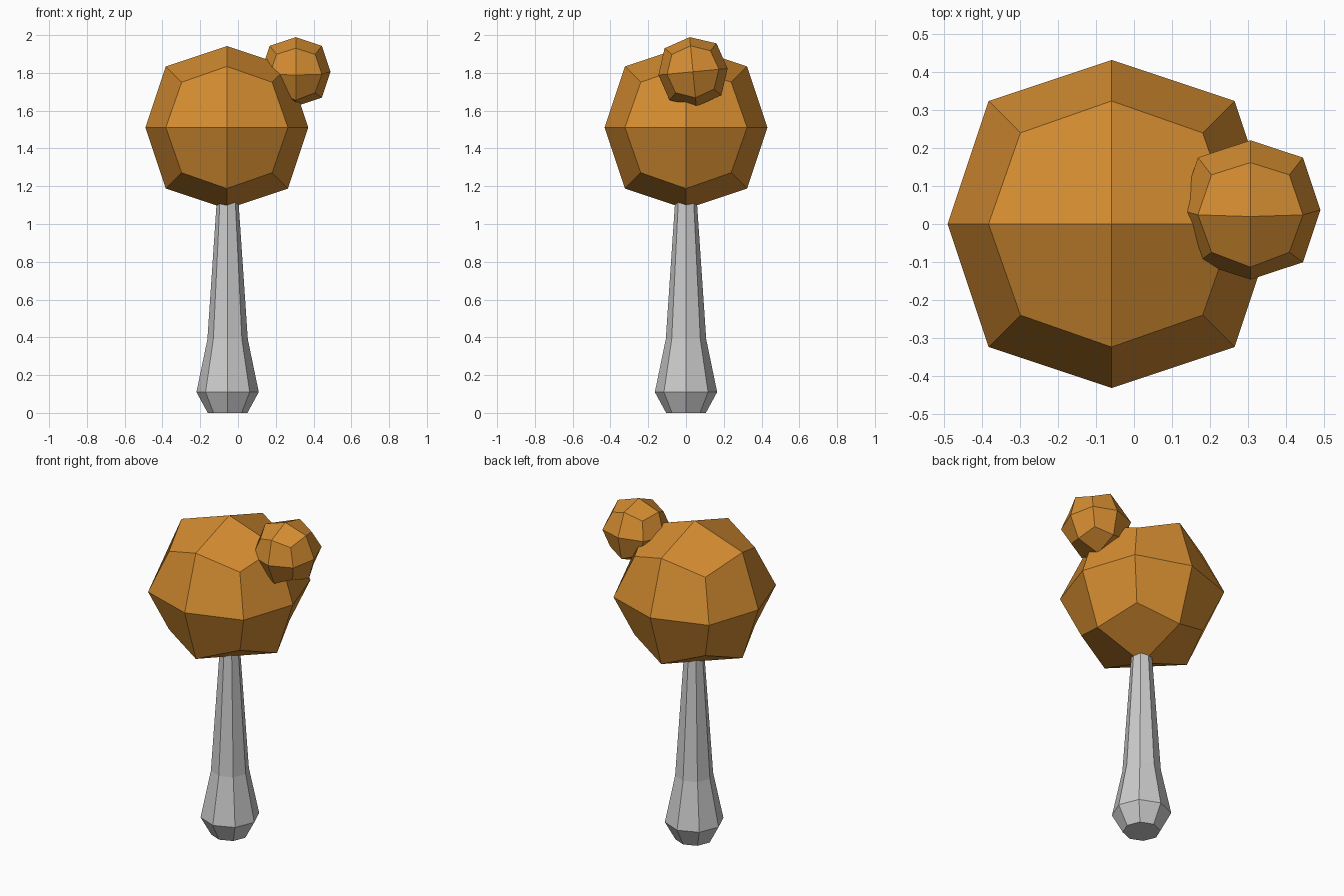
import bpy, bmesh
from math import cos, sin, pi, radians

if "Cube" in bpy.data.objects:
    bpy.data.objects.remove(bpy.data.objects["Cube"])

brown = bpy.data.materials.new("brown")
brown.diffuse_color = (0.65, 0.26, 0.03, 1)
brown.use_nodes = True
brown.node_tree.nodes["Principled BSDF"].inputs["Base Color"].default_value = brown.diffuse_color


def finish(bm, name):
    bmesh.ops.recalc_face_normals(bm, faces=bm.faces)
    mesh = bpy.data.meshes.new(name)
    bm.to_mesh(mesh)
    bm.free()
    ob = bpy.data.objects.new(name, mesh)
    bpy.context.collection.objects.link(ob)
    return ob


# Cube rounded once into 24 flat quads (face, edge and corner points)
def quad_ball(name, radius, location, tilt=0):
    bm = bmesh.new()
    bmesh.ops.create_cube(bm, size=2)
    bmesh.ops.subdivide_edges(bm, edges=bm.edges[:], cuts=1, use_grid_fill=True)
    scale = {1: 1.0, 2: 0.75, 3: 5 / 9}
    for v in bm.verts:
        v.co *= radius * scale[sum(abs(c) > 0.5 for c in v.co)]
    ob = finish(bm, name)
    ob.location = location
    ob.rotation_euler.x = tilt
    ob.data.materials.append(brown)
    return ob


# Eight-sided column from (radius, height) rings
def column(name, profile, x, sides=8):
    bm = bmesh.new()
    rings = [[bm.verts.new((r * cos(2 * pi * i / sides), r * sin(2 * pi * i / sides), z))
              for i in range(sides)] for r, z in profile]
    for a, b in zip(rings, rings[1:]):
        for i in range(sides):
            j = (i + 1) % sides
            bm.faces.new((a[i], a[j], b[j], b[i]))
    bm.faces.new(rings[0])
    bm.faces.new(rings[-1])
    ob = finish(bm, name)
    ob.location.x = x
    return ob


# Handle with a flared foot, running into the large ball
column("handle", [(0.105, 0), (0.165, 0.11), (0.107, 0.39), (0.057, 1.13)], -0.055)

# Large head and the small tilted ball on its upper right
quad_ball("large_ball", 0.431, (-0.059, 0, 1.511))
quad_ball("small_ball", 0.184, (0.306, 0.037, 1.806), radians(5.4))
